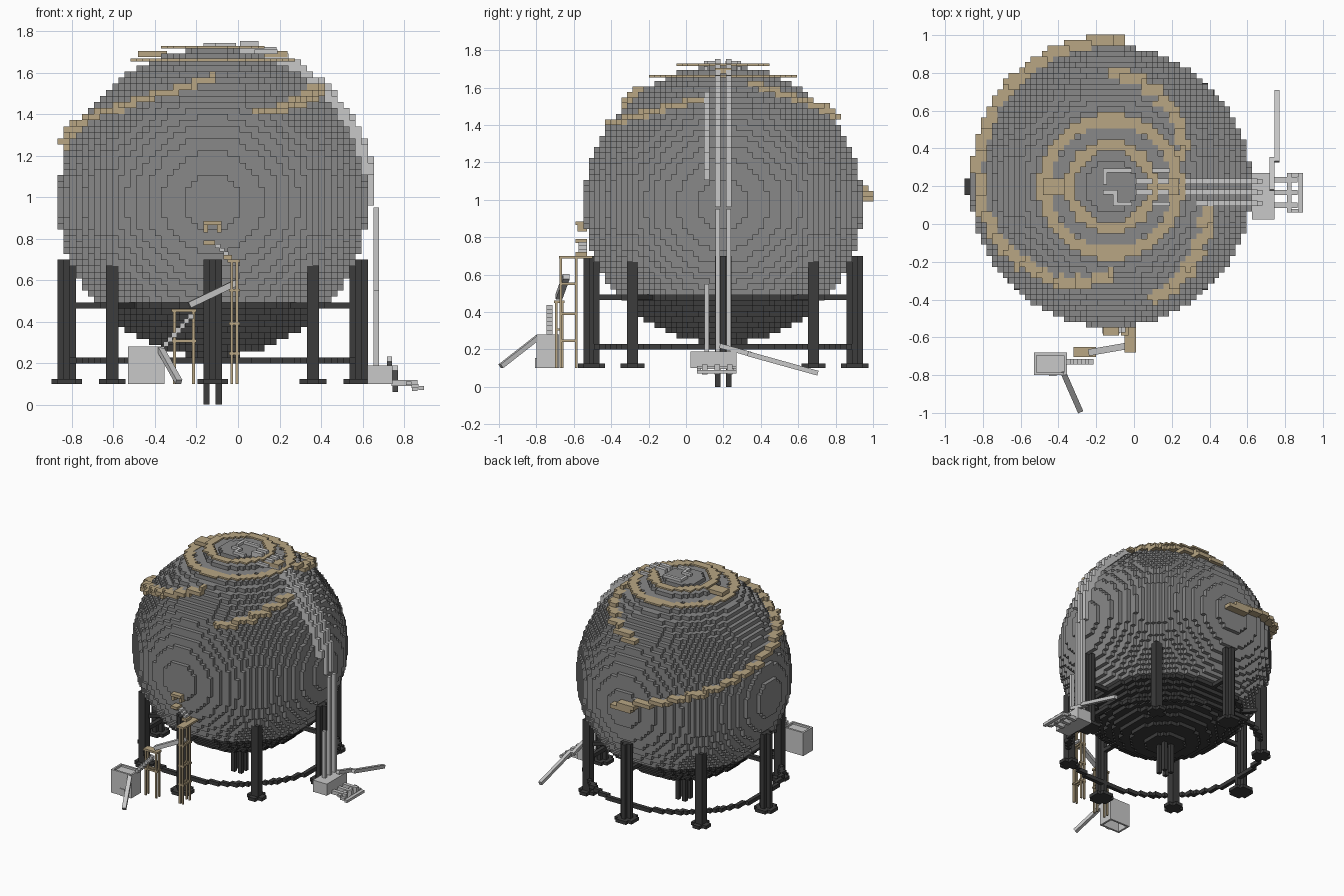
import bpy, bmesh, math
from mathutils import Vector, Matrix

if "Cube" in bpy.data.objects:
    bpy.data.objects.remove(bpy.data.objects["Cube"])

S = 0.0293                            # block size
C = Vector((-0.122, 0.198, 0.975))    # tank centre
R2 = 645                              # squared tank radius in blocks


def material(name, r, g, b):
    m = bpy.data.materials.new(name)
    m.use_nodes = True
    m.diffuse_color = (r, g, b, 1)
    m.node_tree.nodes["Principled BSDF"].inputs["Base Color"].default_value = (r, g, b, 1)
    return m


GREY = material("tank grey", 0.25, 0.25, 0.25)
DARK = material("dark steel", 0.045, 0.045, 0.045)
TAN = material("walkway tan", 0.48, 0.38, 0.23)
LIGHT = material("pipe light grey", 0.58, 0.58, 0.58)


def finish(name, bm, *mats):
    mesh = bpy.data.meshes.new(name)
    bm.to_mesh(mesh)
    bm.free()
    for m in mats:
        mesh.materials.append(m)
    ob = bpy.data.objects.new(name, mesh)
    bpy.context.scene.collection.objects.link(ob)
    return ob


def blocks(name, cells, *mats, split=None):
    """Outer faces of a set of grid blocks; faces below split get the second material."""
    cells = set(cells)
    bm = bmesh.new()
    verts = {}
    for c in cells:
        for axis in range(3):
            for side in (-1, 1):
                n = list(c)
                n[axis] += side
                if tuple(n) in cells:
                    continue
                u, v = (axis + 1) % 3, (axis + 2) % 3
                ring = []
                for a, b in ((-1, -1), (1, -1), (1, 1), (-1, 1))[::side]:
                    p = [2 * q for q in c]
                    p[axis] += side
                    p[u] += a
                    p[v] += b
                    key = tuple(p)
                    if key not in verts:
                        verts[key] = bm.verts.new(C + Vector(key) * S / 2)
                    ring.append(verts[key])
                f = bm.faces.new(ring)
                if split is not None and c[2] < split:
                    f.material_index = 1
    return finish(name, bm, *mats)


def boxes(name, mat, spans):
    """One object from boxes given as x0, x1, y0, y1, z0, z1."""
    bm = bmesh.new()
    for x0, x1, y0, y1, z0, z1 in spans:
        m = Matrix.Translation(((x0 + x1) / 2, (y0 + y1) / 2, (z0 + z1) / 2))
        bmesh.ops.create_cube(bm, size=1, matrix=m @ Matrix.Diagonal((x1 - x0, y1 - y0, z1 - z0, 1)))
    return finish(name, bm, mat)


def beam(name, mat, a, b, w, h):
    a, b = Vector(a), Vector(b)
    d = b - a
    turn = d.to_track_quat('Y', 'Z').to_matrix().to_4x4()
    bm = bmesh.new()
    bmesh.ops.create_cube(bm, size=1, matrix=Matrix.Translation((a + b) / 2) @ turn
                          @ Matrix.Diagonal((w, d.length, h, 1)))
    return finish(name, bm, mat)


def cross(x, y, long, short, z0, z1):
    """Two boxes crossing in plan, sized in blocks."""
    a, b = long * S / 2, short * S / 2
    return [(x - a, x + a, y - b, y + b, z0, z1), (x - b, x + b, y - a, y + a, z0, z1)]


# Tank with a dark lower bowl
N = range(-25, 26)
blocks("tank", [(i, j, k) for i in N for j in N for k in N if i*i + j*j + k*k <= R2],
       GREY, DARK, split=-16)

# Legs, feet and short braces into the tank
for n in range(8):
    dx, dy = (round(f(n * math.pi / 4)) for f in (math.cos, math.sin))
    diagonal = dx and dy
    off = (16.5 if diagonal else 24) * S
    x, y = C.x + dx * off, C.y + dy * off
    if diagonal:
        parts = cross(x, y, 2, 2, 0.1, 0.67)[:1] + cross(x, y, 4.4, 2, 0.1, 0.125)
    else:
        parts = cross(x, y, 3, 1, 0.1, 0.7) + cross(x, y, 5, 3, 0.1, 0.125)
    boxes(f"leg_{n + 1}", DARK, parts)
    beam(f"brace_{n + 1}", DARK, (x, y, 0.478), (C.x + dx * off * 0.7, C.y + dy * off * 0.7, 0.478), S, S)

# Tie ring between the legs
ring = {(round(23.5 * math.cos(math.radians(a))), round(23.5 * math.sin(math.radians(a))), -26)
        for a in range(360)}
blocks("tie_ring", ring, DARK)

# Drain posts beneath the tank
boxes("drain_posts", DARK, [(C.x + i * S - S / 2, C.x + i * S + S / 2, C.y + j * S - S / 2,
                             C.y + j * S + S / 2, 0, 0.26) for i in (-1, 1) for j in (-1, 1)])


# Roof walkways
def walkway(name, inner, outer, z):
    ob = blocks(name, [(i, j, 0) for i in N for j in N if inner ** 2 < i*i + j*j < outer ** 2], TAN)
    ob.scale.z = 0.45
    ob.location.z = z - C.z * 0.45


walkway("outer_walkway", 10.9, 13.2, 1.66)
walkway("inner_walkway", 6.4, 8.5, 1.722)
boxes("walkway_bridges", TAN, [(C.x + a, C.x + b, C.y - 0.044, C.y + 0.044, 1.675, 1.705)
                               for a, b in ((-0.36, -0.22), (0.22, 0.36))])


# Stairs winding over the tank, as angle and height ranges
def stair(name, a0, a1, z0, z1, extra=()):
    cells = set(extra)
    for n in range(241):
        t = n / 240
        a = math.radians(a0 + (a1 - a0) * t)
        k = round((z0 + (z1 - z0) * t - C.z) / S)
        r = math.sqrt(R2 - k * k)
        for e in (0.0, 0.8, 1.6):
            cells.add((round((r + e) * math.cos(a)), round((r + e) * math.sin(a)), k))
    blocks(name, cells, TAN)


stair("long_stair", 90, 270, 1.02, 1.58, [(i, j, 1) for i in range(-3, 3) for j in (26, 27)])
stair("front_stair", -70, -13, 1.40, 1.54)
stair("back_stair", 90, 22, 1.44, 1.62)

# Pipes hugging the tank, then dropping to the manifold
for j, low, high in ((-3, 1.1, 1.57), (-1, 0.95, 1.75), (1, 0.95, 1.75)):
    cells = [(i, j, k) for i in range(5, 29) for k in range(-1, 28)
             if R2 < i*i + j*j + k*k <= 27.0 ** 2 and low < C.z + k * S < high]
    blocks(f"tank_pipe_{j + 4}", cells, LIGHT)
    y = C.y + j * S
    boxes(f"drop_pipe_{j + 4}", LIGHT, [(0.652, 0.68, y - 0.012, y + 0.012, 0.15, 0.55 if j == -3 else 0.95)])

# Roof pipes
boxes("roof_pipes", LIGHT, [
    (-0.165, -0.01, 0.272, 0.294, 1.72, 1.742), (0.08, 0.19, 0.272, 0.294, 1.69, 1.712),
    (-0.165, -0.143, 0.21, 0.294, 1.72, 1.742), (-0.165, -0.09, 0.157, 0.179, 1.72, 1.742),
    (-0.11, -0.088, 0.095, 0.179, 1.72, 1.742), (-0.11, -0.01, 0.095, 0.117, 1.72, 1.742),
    (0.08, 0.19, 0.095, 0.117, 1.69, 1.712)])

# Manifold with nozzles and outlet pipe
boxes("manifold", LIGHT, [(0.625, 0.745, 0.025, 0.27, 0.1, 0.19)])
nozzles = []
for y in (0.1, 0.167, 0.234):
    nozzles += [(0.74, 0.865, y - 0.014, y + 0.014, 0.09, 0.118), (0.838, 0.865, y - 0.014, y + 0.014, 0.065, 0.12)]
boxes("nozzles", LIGHT, nozzles + [(0.81, 0.835, 0.06, 0.27, 0.095, 0.112),
                                   (0.87, 0.895, 0.06, 0.27, 0.07, 0.09),
                                   (0.835, 0.87, 0.06, 0.08, 0.08, 0.1), (0.835, 0.87, 0.25, 0.27, 0.08, 0.1)])
beam("outlet_joint", LIGHT, (0.73, 0.18, 0.22), (0.73, 0.35, 0.173), 0.026, 0.026)
beam("outlet_pipe", LIGHT, (0.757, 0.33, 0.177), (0.757, 0.705, 0.073), 0.026, 0.026)


# Access towers
def tower(name, x0, x1, y0, y1, top, levels, deck):
    t = 0.013
    parts = [(x, x + t, y, y + t, 0.1, top) for x in (x0, x1 - t) for y in (y0, y1 - t)]
    for z in levels:
        parts += [(x0 - 0.008, x1 + 0.008, y, y + t, z, z + t) for y in (y0, y1 - t)]
        parts += [(x, x + t, y0, y1, z, z + t) for x in (x0, x1 - t)]
    boxes(name, TAN, parts + [deck])


tower("tall_tower", -0.036, 0.002, -0.675, -0.58, 0.69, (0.24, 0.385, 0.545),
      (-0.05, 0.01, -0.68, -0.5, 0.685, 0.70))
tower("short_tower", -0.312, -0.208, -0.70, -0.655, 0.45, (0.3,),
      (-0.32, -0.2, -0.705, -0.65, 0.447, 0.462))
beam("gangway", LIGHT, (-0.235, -0.68, 0.48), (-0.005, -0.64, 0.59), 0.035, 0.03)

# Landing on the tank face with small steps
boxes("landing", TAN, [(-0.165, -0.08, -0.59, -0.53, 0.865, 0.885), (-0.165, -0.145, -0.58, -0.53, 0.83, 0.865),
                       (-0.1, -0.08, -0.58, -0.53, 0.83, 0.865), (-0.165, -0.11, -0.59, -0.53, 0.77, 0.79),
                       (-0.07, -0.03, -0.59, -0.53, 0.70, 0.72)])
boxes("landing_steps", LIGHT, [(-0.11 + n * 0.02, -0.085 + n * 0.02, -0.575, -0.53, 0.755 - n * 0.018,
                                0.773 - n * 0.018) for n in range(3)])

# Steps from the hut to the short tower
boxes("hut_steps", LIGHT, [(-0.36 + n * 0.02, -0.335 + n * 0.02, -0.745, -0.715, 0.28 + n * 0.022,
                            0.305 + n * 0.022) for n in range(7)])

# Hut with a sunken roof, door and ramp
boxes("hut", LIGHT, [
    (-0.53, -0.355, -0.80, -0.785, 0.1, 0.28), (-0.53, -0.355, -0.695, -0.68, 0.1, 0.28),
    (-0.53, -0.515, -0.785, -0.695, 0.1, 0.28), (-0.37, -0.355, -0.785, -0.695, 0.1, 0.28),
    (-0.515, -0.37, -0.785, -0.695, 0.25, 0.265)])
boxes("hut_door", LIGHT, [(-0.45, -0.41, -0.806, -0.80, 0.1, 0.155)])
beam("ramp", LIGHT, (-0.375, -0.785, 0.27), (-0.285, -0.99, 0.11), 0.03, 0.025)
